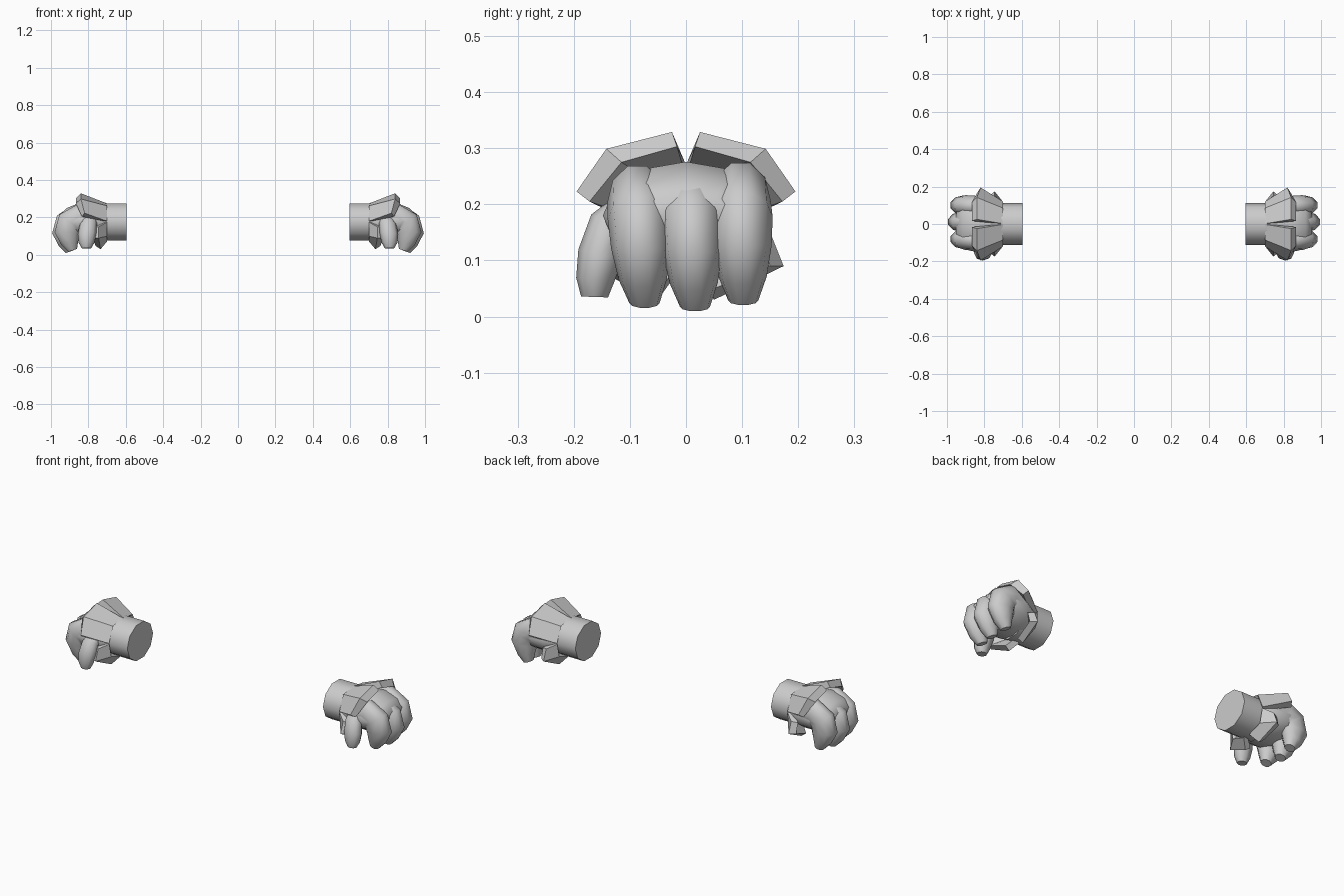
import bpy, bmesh, math
from mathutils import Vector

if "Cube" in bpy.data.objects:
    bpy.data.objects.remove(bpy.data.objects["Cube"], do_unlink=True)

grey = bpy.data.materials.new("plain grey")
grey.use_nodes = True
GREY = (0.6, 0.6, 0.6, 1)
grey.diffuse_color = GREY
grey.node_tree.nodes["Principled BSDF"].inputs["Base Color"].default_value = GREY


def finish(name, bm, smooth):
    """Turn a bmesh into an object mirrored across x = 0."""
    bmesh.ops.recalc_face_normals(bm, faces=bm.faces)
    mesh = bpy.data.meshes.new(name)
    bm.to_mesh(mesh)
    bm.free()
    mesh.materials.append(grey)
    ob = bpy.data.objects.new(name, mesh)
    bpy.context.collection.objects.link(ob)
    if smooth:
        bpy.ops.object.select_all(action='DESELECT')
        ob.select_set(True)
        bpy.context.view_layer.objects.active = ob
        bpy.ops.object.shade_smooth_by_angle(angle=math.radians(60))
    mod = ob.modifiers.new("other_hand", 'MIRROR')
    mod.use_mirror_merge = False
    return ob


def loft(name, stations, side, sides=10):
    """Tube through (centre, half width, half thickness) stations."""
    side = Vector(side)
    pts = [Vector(s[0]) for s in stations]
    bm = bmesh.new()
    rings = []
    for i, (c, w, t) in enumerate(stations):
        along = (pts[min(i + 1, len(pts) - 1)] - pts[max(i - 1, 0)]).normalized()
        up = along.cross(side).normalized()
        ring = []
        for k in range(sides):
            a = math.tau * k / sides
            ring.append(bm.verts.new(pts[i] + side * w * math.cos(a) + up * t * math.sin(a)))
        rings.append(ring)
    for r, q in zip(rings, rings[1:]):
        for k in range(sides):
            n = (k + 1) % sides
            bm.faces.new((r[k], r[n], q[n], q[k]))
    bm.faces.new(rings[0])
    bm.faces.new(rings[-1])
    return finish(name, bm, True)


def flap(name, base, outer, inner, flip):
    """Thick flared cuff panel from wrist line to rim; flip mirrors it in y."""
    bm = bmesh.new()
    root = [(x + 0.02, y * 0.8, 0.175 + (z - 0.175) * 0.8) for x, y, z in base]
    rows = [[bm.verts.new((x, y * flip, z)) for x, y, z in row]
            for row in (base, outer, inner, root)]
    for i in range(4):
        r, q = rows[i], rows[(i + 1) % 4]
        for k in range(len(base) - 1):
            bm.faces.new((r[k], r[k + 1], q[k + 1], q[k]))
    for k in (0, -1):
        bm.faces.new([row[k] for row in rows])
    return finish(name, bm, False)


# Wrist and palm
Y = (0, 1, 0)
loft("wrist", [((0.595, 0, 0.176), 0.112, 0.103), ((0.76, 0, 0.176), 0.112, 0.103)], Y)
loft("palm", [((0.70, 0, 0.175), 0.105, 0.09),
              ((0.77, 0, 0.178), 0.14, 0.098),
              ((0.85, 0, 0.18), 0.148, 0.096),
              ((0.91, 0, 0.175), 0.135, 0.075),
              ((0.945, 0, 0.17), 0.10, 0.045)], Y, 12)

# Three curled fingers
for name, y, lean, dx, dz in (("front_finger", -0.09, 0.016, -0.013, 0.006),
                              ("middle_finger", 0.004, 0.012, 0, 0),
                              ("back_finger", 0.096, 0.006, -0.013, 0.011)):
    path = [(0.79, 0.185, 0.045, 0.065), (0.865, 0.195, 0.054, 0.072),
            (0.912, 0.167, 0.056, 0.074), (0.925, 0.115, 0.053, 0.072),
            (0.912, 0.06, 0.043, 0.05), (0.897, 0.018, 0.027, 0.026)]
    loft(name, [((x + dx, y + lean * i / 5, z + dz), w, t)
                for i, (x, z, w, t) in enumerate(path)], Y, 10)

# Thumb
loft("thumb", [((0.79, -0.105, 0.20), 0.035, 0.025),
               ((0.80, -0.137, 0.165), 0.046, 0.036),
               ((0.807, -0.153, 0.11), 0.05, 0.04),
               ((0.81, -0.162, 0.065), 0.042, 0.034),
               ((0.81, -0.163, 0.035), 0.025, 0.024)], (1, 0, 0), 8)

# Flared cuff panels, front and back
for side, flip in (("front", -1), ("back", 1)):
    flap(side + "_upper_cuff",
         [(0.70, 0.002, 0.275), (0.70, 0.085, 0.262), (0.70, 0.12, 0.18)],
         [(0.84, 0.025, 0.329), (0.84, 0.142, 0.299), (0.82, 0.195, 0.223)],
         [(0.867, 0.016, 0.303), (0.867, 0.115, 0.275), (0.835, 0.172, 0.205)], flip)
    flap(side + "_lower_cuff",
         [(0.70, 0.118, 0.175), (0.70, 0.10, 0.10), (0.70, 0.02, 0.072)],
         [(0.745, 0.15, 0.15), (0.745, 0.174, 0.09), (0.735, 0.05, 0.03)],
         [(0.775, 0.135, 0.145), (0.775, 0.15, 0.09), (0.762, 0.045, 0.048)], flip)
